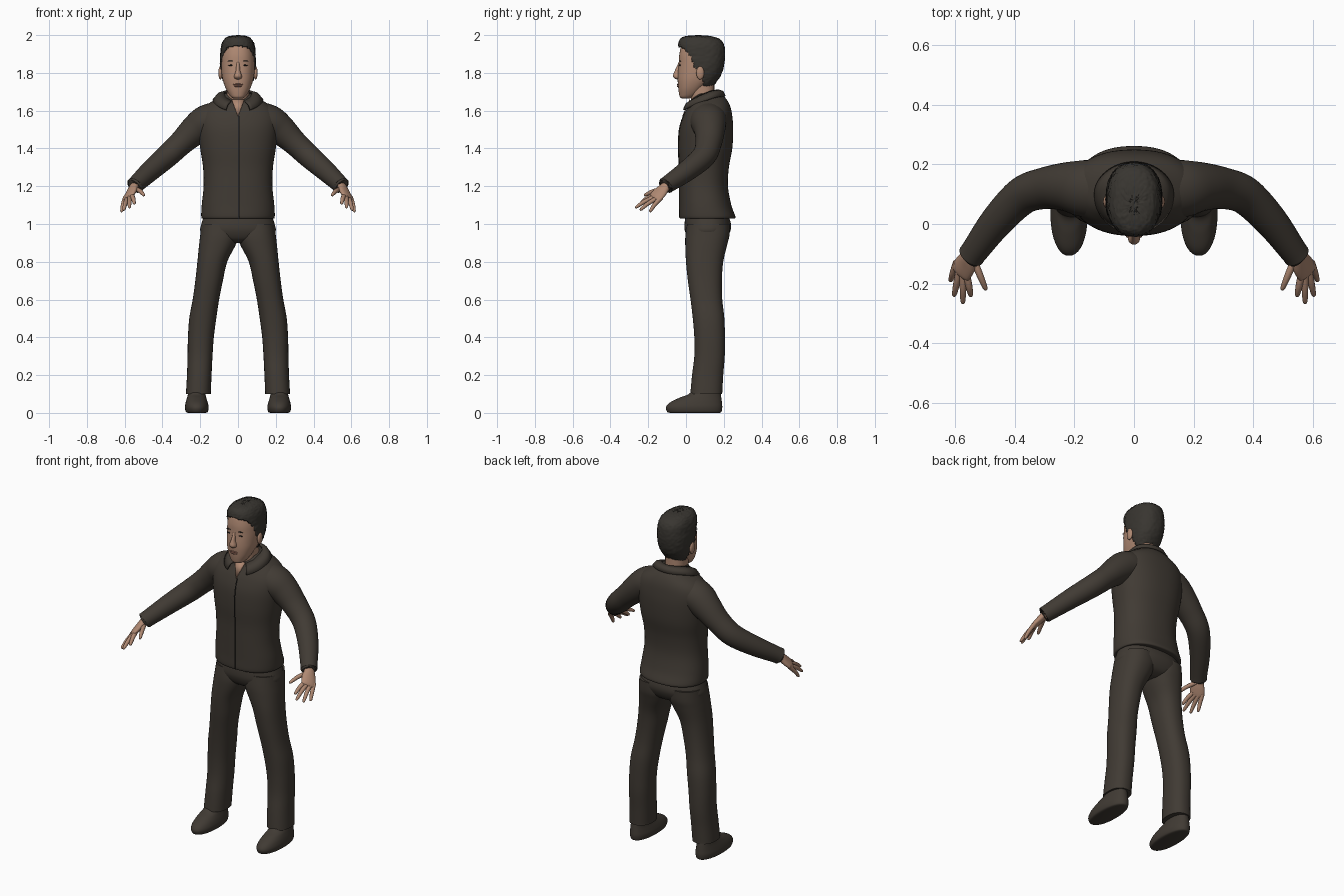
import bpy, bmesh, math, random
from mathutils import Vector

random.seed(4)
if "Cube" in bpy.data.objects:
    bpy.data.objects.remove(bpy.data.objects["Cube"])


def material(name, rgb):
    m = bpy.data.materials.new(name)
    m.use_nodes = True
    m.diffuse_color = (*rgb, 1)
    bsdf = m.node_tree.nodes["Principled BSDF"]
    bsdf.inputs["Base Color"].default_value = (*rgb, 1)
    bsdf.inputs["Roughness"].default_value = 0.8
    return m


CLOTH = material("dark cloth", (0.052, 0.043, 0.034))
SEAM = material("seam black", (0.012, 0.011, 0.01))
SKIN = material("skin", (0.43, 0.25, 0.17))
LIP = material("lip", (0.30, 0.14, 0.10))
HAIR = material("hair", (0.04, 0.036, 0.03))


def finish(bm, name, mat, solid=0, angle=50):
    me = bpy.data.meshes.new(name)
    bm.to_mesh(me)
    bm.free()
    me.materials.append(mat)
    me.shade_smooth()
    me.set_sharp_from_angle(angle=math.radians(angle))
    ob = bpy.data.objects.new(name, me)
    bpy.context.collection.objects.link(ob)
    if solid:
        mod = ob.modifiers.new("thickness", "SOLIDIFY")
        mod.thickness = solid
        mod.offset = -1
    return ob


def smooth_rows(rows, steps):
    """Catmull-Rom interpolation of rows of numbers."""
    out = []
    for i in range(len(rows) - 1):
        a, b, c, d = (rows[max(0, min(len(rows) - 1, i + k))] for k in (-1, 0, 1, 2))
        for s in range(steps):
            t = s / steps
            out.append([q + t / 2 * (r - p + t * (2 * p - 5 * q + 4 * r - w
                        + t * (3 * (q - r) + w - p))) for p, q, r, w in zip(a, b, c, d)])
    return out + [list(rows[-1])]


def skin_rings(rings):
    """Bridge closed rings of points and cap both ends."""
    bm = bmesh.new()
    vs = [[bm.verts.new(p) for p in ring] for ring in rings]
    n = len(vs[0])
    for a, b in zip(vs, vs[1:]):
        for i in range(n):
            bm.faces.new((a[i], a[(i + 1) % n], b[(i + 1) % n], b[i]))
    bm.faces.new(vs[0])
    bm.faces.new(vs[-1])
    bmesh.ops.recalc_face_normals(bm, faces=bm.faces)
    return bm


def stack(rows, side=1, power=2.3, seg=40, steps=5):
    """Level sections: height, x from, x to, y from, y to."""
    rings = []
    for z, x0, x1, y0, y1 in smooth_rows(rows, steps):
        ring = []
        for i in range(seg):
            a = math.tau * i / seg
            c, s = math.cos(a), math.sin(a)
            px = math.copysign(abs(c) ** (2 / power), c)
            py = math.copysign(abs(s) ** (2 / power), s)
            ring.append((side * ((x0 + x1) + (x1 - x0) * px) / 2,
                         ((y0 + y1) + (y1 - y0) * py) / 2, z))
        rings.append(ring)
    return skin_rings(rings)


def centred(rows):
    return [(z, -w, w, y0, y1) for z, w, y0, y1 in rows]


def tube(rows, side=1, hint=(0, 1, 0.2), seg=20, steps=5):
    """Sections across a path: x, y, z, half width, half thickness."""
    pts = smooth_rows(rows, steps)
    rings = []
    for i, (x, y, z, ra, rb) in enumerate(pts):
        t = Vector(pts[min(i + 1, len(pts) - 1)][:3]) - Vector(pts[max(i - 1, 0)][:3])
        t.normalize()
        u = Vector(hint)
        u = (u - t * u.dot(t)).normalized()
        v = t.cross(u)
        ring = []
        for k in range(seg):
            a = math.tau * k / seg
            p = Vector((x, y, z)) + u * ra * math.cos(a) + v * rb * math.sin(a)
            ring.append((p.x * side, p.y, p.z))
        rings.append(ring)
    return skin_rings(rings)


def blob(name, mat, centre, size, side=1):
    bm = bmesh.new()
    bmesh.ops.create_uvsphere(bm, u_segments=20, v_segments=12, radius=1)
    for v in bm.verts:
        v.co = Vector([c + s * q for c, s, q in zip(centre, size, v.co)])
        v.co.x *= side
    bmesh.ops.recalc_face_normals(bm, faces=bm.faces)
    return finish(bm, name, mat)


# Jacket body and front seam
jacket = [(1.03, .18, -.02, .24), (1.035, .194, -.035, .262), (1.10, .192, -.035, .24),
          (1.20, .182, -.035, .222), (1.30, .185, -.035, .227), (1.40, .2, -.04, .245),
          (1.50, .212, -.035, .25), (1.57, .212, -.015, .245), (1.62, .18, .01, .235),
          (1.66, .118, .03, .215), (1.69, .07, .05, .185)]
finish(stack(centred(jacket), seg=64), "jacket_body", CLOTH)
finish(tube([(.005, y0, z, .003, .003) for z, w, y0, y1 in jacket[1:8]], hint=(1, 0, 0), seg=8),
       "jacket_seam", SEAM)

# Folded collar: a strip round the neck, open at the throat
bm = bmesh.new()
strip = []
for i in range(41):
    a = math.radians(-152 + 304 * i / 40)
    s, c = math.sin(a), math.cos(a)
    f = (1 - c) / 2
    top = (.074 * s, .105 + (.07 if c > 0 else .092) * c, 1.712 - .065 * f * f)
    fall = (.128 * s + .012 * f * s, .105 + (.105 if c > 0 else .137) * c, 1.678 - .08 * f * f)
    mid = [(p + q) / 2 + o for p, q, o in zip(top, fall, (.006 * s, .006 * c, .008))]
    strip.append([bm.verts.new(p) for p in (top, mid, fall)])
for a, b in zip(strip, strip[1:]):
    for k in (0, 1):
        bm.faces.new((a[k], a[k + 1], b[k + 1], b[k]))
bmesh.ops.recalc_face_normals(bm, faces=bm.faces)
finish(bm, "collar", CLOTH, solid=.01)

# Open throat and neck
bm = bmesh.new()
bm.faces.new([bm.verts.new(p) for p in ((0, -.02, 1.57), (.034, .018, 1.66), (-.034, .018, 1.66))])
finish(bm, "throat", SKIN, solid=.005)
finish(stack(centred([(1.6, .062, .04, .15), (1.67, .06, .025, .15), (1.73, .06, .02, .15),
                      (1.78, .06, .03, .15)])), "neck", SKIN)

# Head
head = [(1.664, .022, -.02, .02), (1.672, .036, -.032, .04), (1.69, .05, -.037, .07),
        (1.72, .066, -.041, .10), (1.76, .08, -.044, .145), (1.80, .087, -.043, .18),
        (1.85, .09, -.038, .193), (1.90, .087, -.035, .195), (1.95, .075, -.02, .18),
        (1.98, .05, .02, .13), (1.988, .015, .06, .09)]
finish(stack(centred(head), seg=56), "head", SKIN)

# Short hair: a shell trimmed along the hairline
hair = [(1.73, .064, .02, .143), (1.76, .083, -.03, .167), (1.80, .091, -.03, .19),
        (1.85, .095, -.036, .203), (1.90, .093, -.041, .207), (1.95, .087, -.042, .2),
        (1.98, .07, -.03, .175), (1.994, .045, 0, .13), (1.998, .01, .05, .08)]
hairline = [(1.70, .10), (1.80, .085), (1.83, .045), (1.88, .028), (1.92, -.005),
            (1.94, -.03), (1.95, -.2), (2.1, -.2)]


def hair_front(z):
    for (za, ya), (zb, yb) in zip(hairline, hairline[1:]):
        if za <= z <= zb:
            return ya + (yb - ya) * (z - za) / (zb - za)
    return .1


bm = stack(centred(hair), seg=80, steps=7)
bare = [f for f in bm.faces
        if f.calc_center_median().y < hair_front(f.calc_center_median().z) or f.normal.z < -.95]
bmesh.ops.delete(bm, geom=bare, context="FACES")
for v in bm.verts:
    v.co += Vector([random.uniform(-.0018, .0018) for k in range(3)])
finish(bm, "hair", HAIR, solid=.014, angle=80)

# Nose and mouth
finish(stack(centred([(1.766, .008, -.05, -.02), (1.772, .018, -.062, -.02),
                      (1.785, .02, -.069, -.02), (1.81, .012, -.06, -.02),
                      (1.84, .009, -.046, -.02), (1.865, .006, -.036, -.02)]), seg=24),
       "nose", SKIN)
blob("upper_lip", LIP, (0, -.042, 1.739), (.027, .007, .004))
blob("lower_lip", LIP, (0, -.041, 1.730), (.022, .008, .005))

for side, label in ((1, "left_"), (-1, "right_")):
    # Eyes, brows, ears
    blob(label + "eye", SEAM, (.036, -.032, 1.84), (.016, .004, .0035), side)
    blob(label + "brow", HAIR, (.037, -.031, 1.862), (.02, .004, .003), side)
    blob(label + "ear", SKIN, (.093, .075, 1.80), (.011, .021, .035), side)

    # Sleeve with a turned-in cuff
    finish(tube([(.12, .115, 1.555, .1, .09), (.175, .12, 1.535, .095, .09),
                 (.23, .125, 1.495, .082, .08), (.30, .12, 1.43, .07, .066),
                 (.375, .095, 1.36, .064, .062), (.46, .01, 1.285, .056, .055),
                 (.535, -.09, 1.215, .046, .046), (.547, -.106, 1.203, .045, .045),
                 (.548, -.107, 1.202, .032, .032)], side, seg=32), label + "sleeve", CLOTH)

    # Hand
    across = (.6, .7, -.3)
    finish(tube([(.525, -.075, 1.225, .028, .022), (.55, -.108, 1.198, .029, .021),
                 (.565, -.135, 1.17, .04, .019), (.581, -.16, 1.143, .041, .015),
                 (.586, -.17, 1.134, .03, .008)], side, across), label + "palm", SKIN)
    fingers = {"index": ((.56, -.18, 1.15), (.548, -.243, 1.105)),
               "middle": ((.574, -.172, 1.142), (.575, -.268, 1.085)),
               "ring": ((.588, -.16, 1.134), (.605, -.243, 1.072)),
               "little": ((.6, -.14, 1.132), (.617, -.192, 1.063)),
               "thumb": ((.535, -.13, 1.185), (.497, -.222, 1.15))}
    for finger, (root, tip) in fingers.items():
        a, b = Vector(root), Vector(tip)
        path = []
        for t, r in ((-.2, .012), (.45, .0115), (.85, .009), (.97, .006), (1, .002)):
            p = a.lerp(b, t)
            path.append((p.x, p.y, p.z + .02 * t * (1 - t), r, r))
        finish(tube(path, side, across, seg=12, steps=3), label + finger + "_finger", SKIN)

    # Trouser leg
    finish(stack([(1.0, .0, .193, .005, .232), (.94, -.004, .2, -.003, .23),
                  (.89, .012, .206, -.004, .218), (.8, .057, .215, 0, .197),
                  (.7, .08, .226, .01, .19), (.6, .1, .24, .024, .192),
                  (.5, .115, .258, .036, .203), (.4, .128, .265, .044, .206),
                  (.3, .135, .267, .044, .205), (.2, .14, .27, .032, .197),
                  (.11, .144, .275, .024, .192), (.1, .146, .273, .026, .19),
                  (.099, .17, .25, .05, .17)], side), label + "trouser_leg", CLOTH)

    # Shoe
    finish(stack([(0, .172, .264, -.085, .178), (.006, .16, .276, -.1, .188),
                  (.03, .155, .281, -.106, .192), (.055, .16, .277, -.085, .19),
                  (.08, .168, .27, -.035, .187), (.1, .172, .265, .015, .184),
                  (.13, .175, .26, .04, .18)], side, power=2.2), label + "shoe", CLOTH)

# Trouser seat
finish(stack(centred([(.9, .09, .05, .17), (.92, .17, .015, .21), (.96, .199, -.005, .234),
                      (1.0, .194, -.008, .238), (1.06, .175, 0, .22)]), seg=56),
       "trouser_seat", CLOTH)
